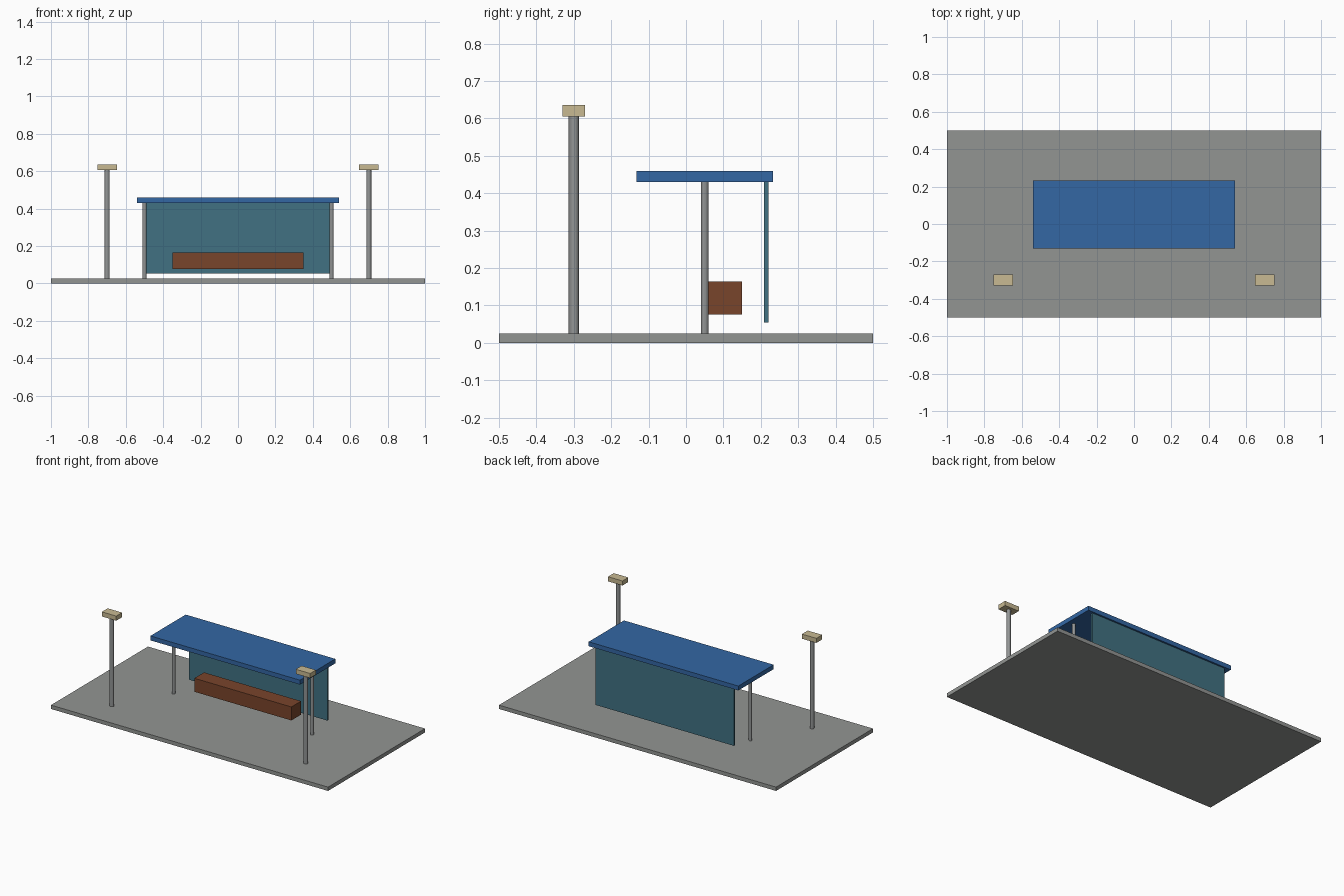
import bpy

if "Cube" in bpy.data.objects:
    bpy.data.objects.remove(bpy.data.objects["Cube"])


def material(name, color):
    m = bpy.data.materials.new(name)
    m.diffuse_color = (*color, 1.0)
    m.use_nodes = True
    m.node_tree.nodes["Principled BSDF"].inputs["Base Color"].default_value = m.diffuse_color
    return m


concrete = material("concrete_grey", (0.29, 0.30, 0.29))
steel = material("steel_grey", (0.29, 0.30, 0.30))
roof_blue = material("roof_blue", (0.033, 0.135, 0.37))
glass_teal = material("glass_teal", (0.053, 0.165, 0.223))
wood_brown = material("wood_brown", (0.19, 0.058, 0.024))
lamp_cream = material("lamp_cream", (0.58, 0.49, 0.29))


def box(name, x, y, z, mat):
    """Box from (min, max) ranges on each axis."""
    mid = [(a + b) / 2 for a, b in (x, y, z)]
    bpy.ops.mesh.primitive_cube_add(size=1, location=mid)
    ob = bpy.context.object
    ob.name = name
    ob.scale = [b - a for a, b in (x, y, z)]
    bpy.ops.object.transform_apply(location=False, rotation=False, scale=True)
    ob.data.materials.append(mat)
    return ob


def post(name, x, y, radius, z0, z1, mat):
    """Upright round post between two heights."""
    bpy.ops.mesh.primitive_cylinder_add(vertices=12, radius=radius, depth=z1 - z0,
                                        location=(x, y, (z0 + z1) / 2))
    ob = bpy.context.object
    ob.name = name
    ob.data.materials.append(mat)
    return ob


# Paved base
box("ground_slab", (-1, 1), (-0.5, 0.5), (0, 0.025), concrete)

# Shelter: roof, rear panel and bench
box("shelter_roof", (-0.54, 0.54), (-0.132, 0.232), (0.43, 0.459), roof_blue)
box("rear_panel", (-0.5, 0.5), (0.209, 0.221), (0.054, 0.431), glass_teal)
box("bench", (-0.35, 0.35), (0.05, 0.15), (0.076, 0.164), wood_brown)

# Roof posts and street lamps, mirrored left and right
for side, s in (("left", -1), ("right", 1)):
    post(f"roof_post_{side}", s * 0.5, 0.05, 0.01, 0.025, 0.432, steel)
    post(f"lamp_post_{side}", s * 0.7, -0.3, 0.0135, 0.025, 0.606, steel)
    box(f"lamp_head_{side}", (s * 0.7 - 0.052, s * 0.7 + 0.052), (-0.33, -0.27),
        (0.605, 0.635), lamp_cream)
